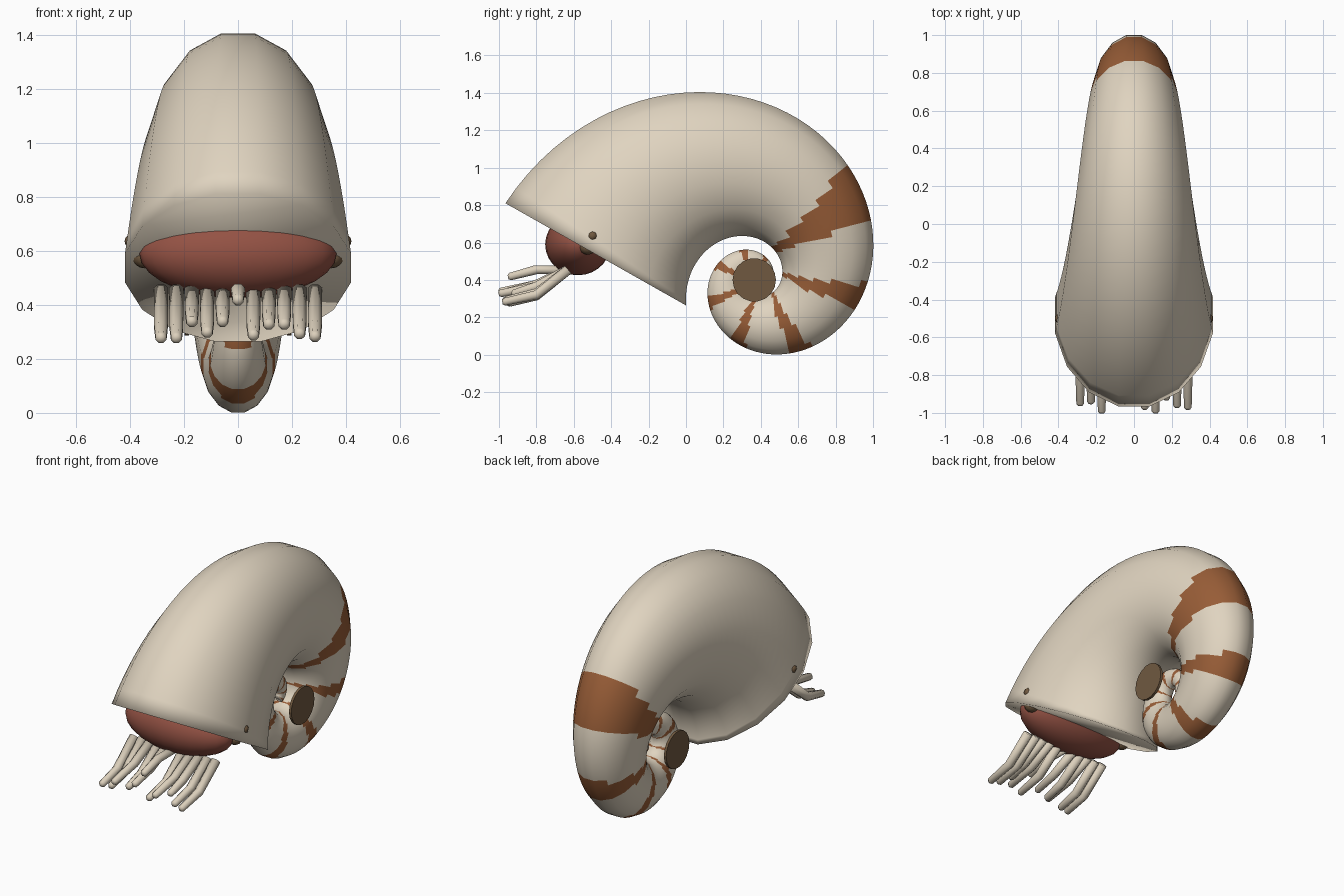
import bpy, bmesh, math
from math import sin, cos, pi, radians, exp

if "Cube" in bpy.data.objects:
    bpy.data.objects.remove(bpy.data.objects["Cube"])


def material(name, *rgb):
    m = bpy.data.materials.new(name)
    m.diffuse_color = [((c / 255 + 0.055) / 1.055) ** 2.4 for c in rgb] + [1]
    m.use_nodes = True
    m.node_tree.nodes["Principled BSDF"].inputs["Base Color"].default_value = m.diffuse_color
    return m


CREAM = material("cream shell", 224, 212, 192)
RUST = material("rust stripe", 152, 93, 55)
FLESH = material("red brown flesh", 148, 82, 68)
PALE = material("pale tentacle", 220, 208, 188)
DARK = material("dark brown", 112, 89, 64)


def section(x, y, z, angle, half_out, half_x, sides):
    """Elliptical ring; angle is the outward direction in the side (yz) plane."""
    ring = []
    for i in range(sides):
        t = 2 * pi * (i + 0.5) / sides
        o = half_out * cos(t)
        ring.append((x + half_x * sin(t), y + o * cos(angle), z + o * sin(angle)))
    return ring


def tube(name, rings, mats, rule=None, smooth=True):
    """Skin a list of rings, cap both ends, colour faces by rule(ring, side)."""
    bm = bmesh.new()
    vs = [[bm.verts.new(p) for p in r] for r in rings]
    n = len(vs[0])
    for k in range(len(vs) - 1):
        for i in range(n):
            j = (i + 1) % n
            f = bm.faces.new((vs[k][i], vs[k][j], vs[k + 1][j], vs[k + 1][i]))
            f.material_index = rule(k, i) if rule else 0
    bm.faces.new(vs[0])
    bm.faces.new(vs[-1])
    for f in bm.faces:
        f.smooth = smooth
    bmesh.ops.recalc_face_normals(bm, faces=bm.faces)
    me = bpy.data.meshes.new(name)
    bm.to_mesh(me)
    bm.free()
    ob = bpy.data.objects.new(name, me)
    bpy.context.collection.objects.link(ob)
    for m in mats:
        me.materials.append(m)
    return ob


def ball(name, loc, scale, mat, seg=24, rings=14):
    bpy.ops.mesh.primitive_uv_sphere_add(segments=seg, ring_count=rings, radius=1, location=loc)
    ob = bpy.context.object
    ob.name = name
    ob.scale = scale
    bpy.ops.object.shade_smooth()
    ob.data.materials.append(mat)


# Coiled shell: logarithmic spiral of tilted elliptical sections
CY, CZ, GROWTH, SIDES, STEP = 0.368, 0.402, 0.292, 16, 4
START, END = 171, -401
angles = list(range(START, END, -STEP))
shell_rings = []
for a in angles:
    r = 0.861 * exp(GROWTH * radians(a - START))
    shell_rings.append(section(0, CY + r * cos(radians(a)), CZ + r * sin(radians(a)),
                               radians(a - 20.5), 0.657 * r, 0.495 * r, SIDES))


def stripe(k, i):
    """Stripes on the older whorls, swept back and thinner toward the inner side."""
    a = angles[k] - STEP / 2
    inward = (1 - cos(2 * pi * (i + 1) / SIDES)) / 2
    a += 17 * inward ** 2
    for s in range(10):
        half = (12.5 if s == 0 else 8) * (1 - 0.55 * inward)
        if abs(a - (46 - 48 * s)) < half:
            return 1
    return 0


tube("shell", shell_rings, [CREAM, RUST], stripe)

# Umbilical discs on both sides of the coil
for side in (-1, 1):
    bpy.ops.mesh.primitive_cylinder_add(vertices=18, radius=0.116, depth=0.016,
                                        location=(side * 0.19, 0.365, 0.40),
                                        rotation=(0, pi / 2, 0))
    bpy.context.object.name = "umbilical_disc"
    bpy.context.object.data.materials.append(DARK)

# Head in the shell opening
ball("head", (0, -0.578, 0.59), (0.365, 0.175, 0.165), FLESH)

# Eyes beside the head, with pupils showing through the lip
for side in (-1, 1):
    ball("eye", (side * 0.345, -0.525, 0.575), (0.045, 0.045, 0.04), DARK, 12, 8)
    ball("pupil", (side * 0.39, -0.5, 0.635), (0.03, 0.028, 0.028), DARK, 8, 6)

# Tentacles: bent tapering tubes, given by tip height and tip reach
tips = [(.27, -.95), (.27, -.94), (.33, -.99), (.29, -.93), (.33, -.95), (.41, -.94),
        (.28, -.97), (.32, -.99), (.32, -.92), (.285, -.96), (.275, -.97)]
for k, (tz, ty) in enumerate(tips):
    x = (k - 5) * 0.057
    path = [(-0.63, 0.455, 0.029), (-0.80, tz + 0.045, 0.027), (ty, tz + 0.008, 0.022),
            (ty - 0.012, tz + 0.005, 0.012)]
    lean = [radians(d) for d in (50, 65, 78, 78)]
    rings = [section(x, y, z, l, r, r, 8) for (y, z, r), l in zip(path, lean)]
    for p, ring in zip(path, rings):  # mirror the lean so rings face along the path
        ring[:] = [(a, 2 * p[0] - b, c) for a, b, c in ring]
    tube("tentacle", rings, [PALE])
